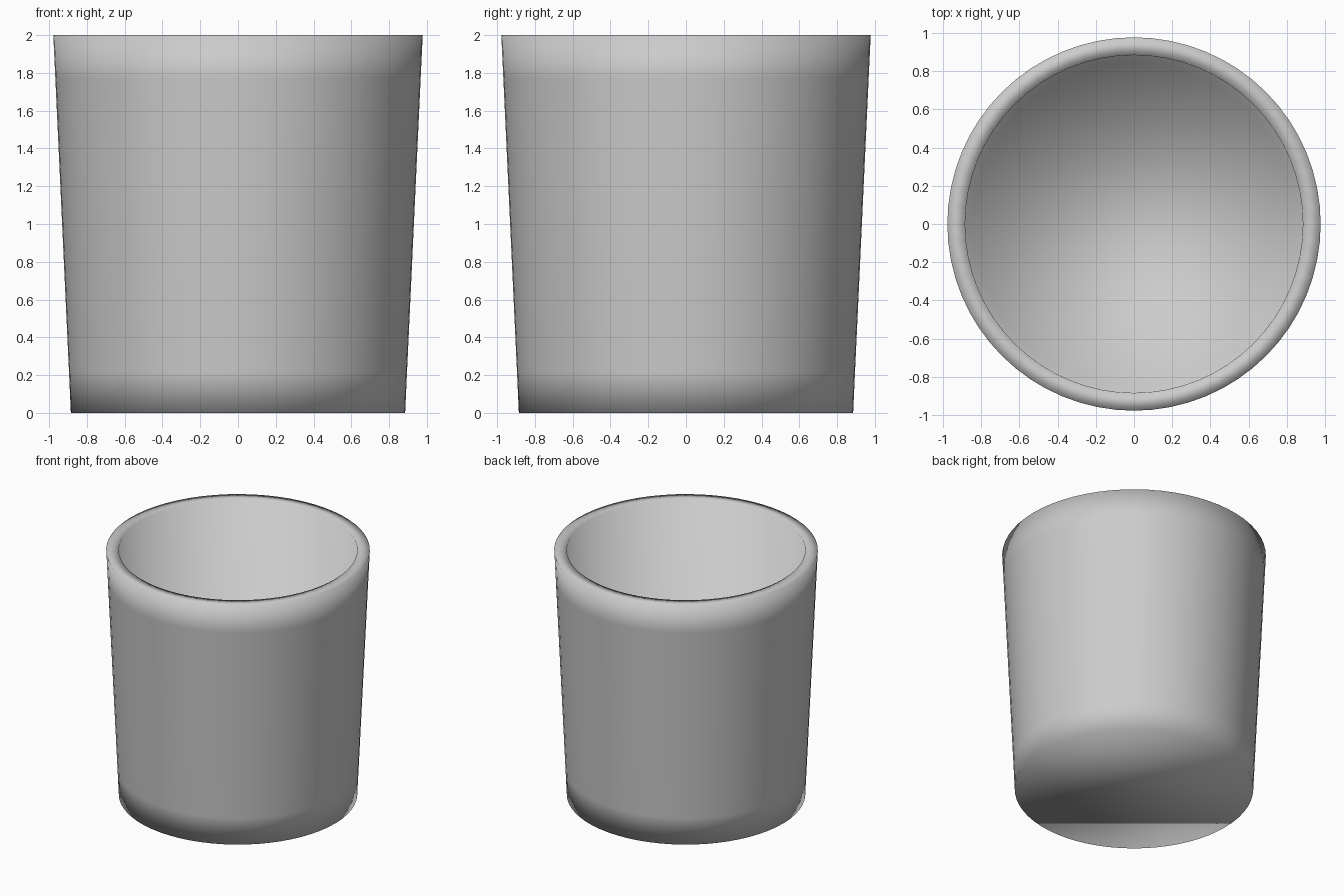
import bpy, bmesh
from math import cos, sin, tau

if "Cube" in bpy.data.objects:
    bpy.data.objects.remove(bpy.data.objects["Cube"])

SEGMENTS = 64

# radius, height: outside wall from base to rim, then down the inside to the floor
PROFILE = [(0.885, 0.0), (0.895, 0.22), (0.967, 1.77), (0.978, 2.0),
           (0.885, 2.0), (0.845, 0.15)]


def lathe(name, profile):
    bm = bmesh.new()
    rings = [[bm.verts.new((r * cos(tau * i / SEGMENTS), r * sin(tau * i / SEGMENTS), z))
              for i in range(SEGMENTS)] for r, z in profile]
    for a, b in zip(rings, rings[1:]):
        for i in range(SEGMENTS):
            j = (i + 1) % SEGMENTS
            bm.faces.new((a[i], a[j], b[j], b[i]))
    # flat underside and inner floor
    bm.faces.new(rings[0][::-1])
    bm.faces.new(rings[-1])
    bmesh.ops.recalc_face_normals(bm, faces=bm.faces)
    for f in bm.faces:
        f.smooth = True
    mesh = bpy.data.meshes.new(name)
    bm.to_mesh(mesh)
    bm.free()
    obj = bpy.data.objects.new(name, mesh)
    bpy.context.collection.objects.link(obj)
    return obj


# tapered open cup
lathe("cup", PROFILE)
